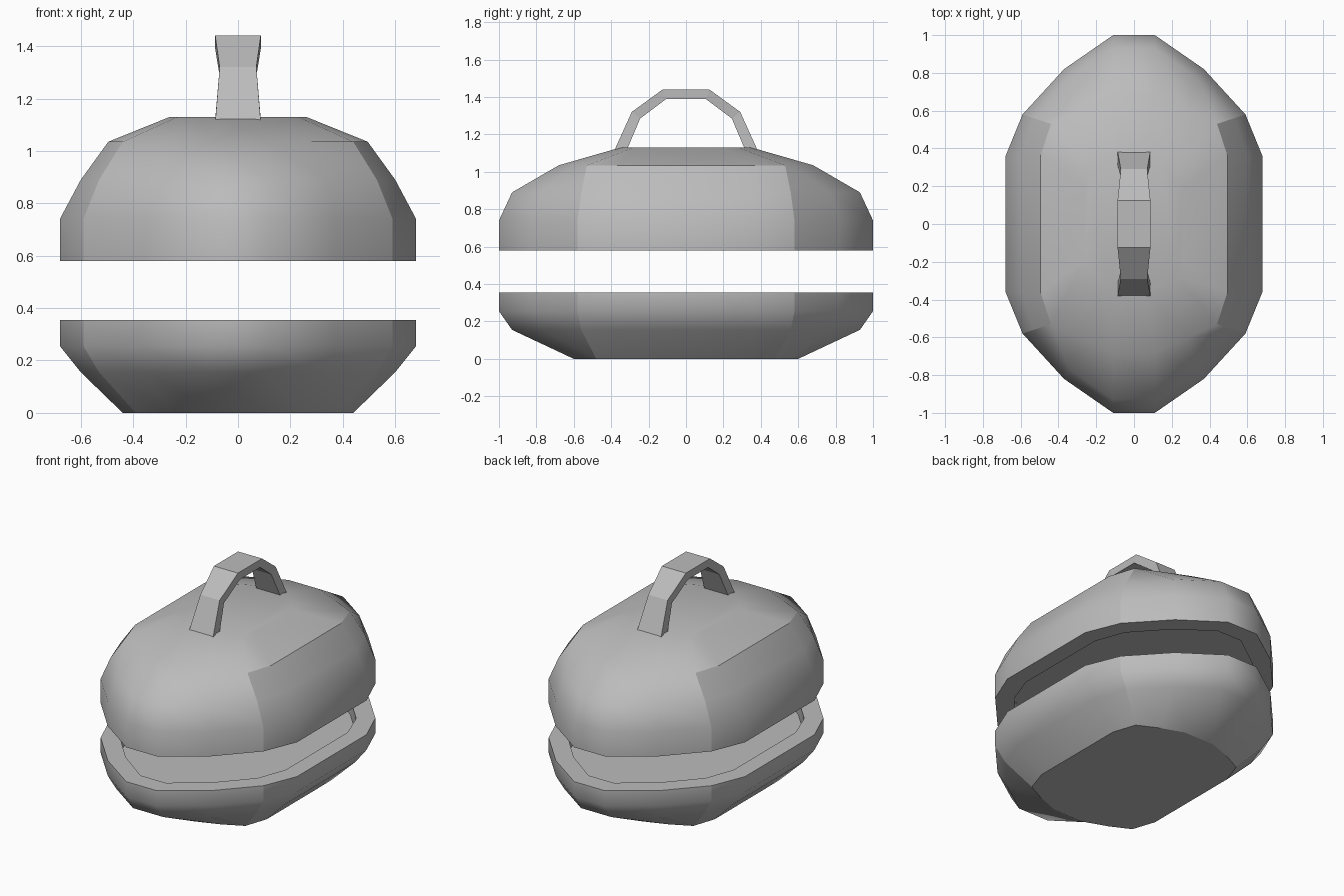
import bpy, bmesh

cube = bpy.data.objects.get("Cube")
if cube:
    bpy.data.objects.remove(cube, do_unlink=True)

grey = bpy.data.materials.new("warm grey")
grey.use_nodes = True
colour = (0.5, 0.5, 0.5, 1)
grey.diffuse_color = colour
grey.node_tree.nodes["Principled BSDF"].inputs["Base Color"].default_value = colour

# Quarter outlines, mirrored into 16-sided rings
FULL = [(.11, 1), (.37, .82), (.59, .58), (.68, .36)]
SHOULDER = [(.11, .93), (.34, .77), (.53, .56), (.6, .36)]
CROWN = [(.11, .68), (.28, .605), (.44, .53), (.495, .36)]
CAP = [(.06, .35), (.15, .32), (.23, .28), (.26, .19)]
BASE = [(.11, .6), (.26, .545), (.39, .48), (.44, .33)]
INNER = [(.09, .88), (.31, .72), (.5, .51), (.57, .32)]


def ring(bm, quarter, z):
    back = quarter[::-1]
    pts = (quarter + [(x, -y) for x, y in back]
           + [(-x, -y) for x, y in quarter] + [(-x, y) for x, y in back])
    return [bm.verts.new((x, y, z)) for x, y in pts]


def finish(bm, name):
    bmesh.ops.recalc_face_normals(bm, faces=bm.faces)
    mesh = bpy.data.meshes.new(name)
    bm.to_mesh(mesh)
    bm.free()
    mesh.materials.append(grey)
    obj = bpy.data.objects.new(name, mesh)
    bpy.context.collection.objects.link(obj)
    return obj


def shell(name, levels, sharp_rings, side_ring=None):
    """Loft rings into a closed shell; sharp_rings are creased all round."""
    bm = bmesh.new()
    rings = [ring(bm, q, z) for q, z in levels]
    n = len(rings[0])
    for a, b in zip(rings, rings[1:]):
        for i in range(n):
            j = (i + 1) % n
            bm.faces.new((a[i], a[j], b[j], b[i]))
    bm.faces.new(rings[0])
    bm.faces.new(rings[-1])
    for f in bm.faces:
        f.smooth = True
    # Creases: rims, the four corner seams and the long sides
    corners = (2, 5, 10, 13)
    for k, r in enumerate(rings):
        for i in range(n):
            side = k == side_ring and i in (2, 3, 4, 10, 11, 12)
            if k in sharp_rings or side:
                bm.edges.get((r[i], r[(i + 1) % n])).smooth = False
    for a, b in list(zip(rings, rings[1:]))[:3]:
        for i in corners:
            bm.edges.get((a[i], b[i])).smooth = False
    return finish(bm, name)


shell("bowl", [(BASE, 0), (SHOULDER, .155), (FULL, .255), (FULL, .355),
               (INNER, .355), (INNER, .25)], (0, 3, 4, 5))
shell("lid", [(INNER, .69), (INNER, .58), (FULL, .58), (FULL, .74),
              (SHOULDER, .89), (CROWN, 1.035), (CAP, 1.13)],
      (0, 1, 2), side_ring=5)

# Lid corner seams run on up to the crown
lid = bpy.data.objects["lid"].data
for e in lid.edges:
    a, b = (lid.vertices[v].co for v in e.vertices)
    seam = all(.43 < abs(p.x) < .6 and .5 < abs(p.y) < .59 for p in (a, b))
    if seam and abs(a.z - b.z) > .05:
        e.use_edge_sharp = True

# Arched handle: half width, outer (y, z), inner (y, z)
half = [(.087, (.385, 1.11), (.315, 1.12)),
        (.07, (.29, 1.32), (.245, 1.285)),
        (.087, (.125, 1.44), (.105, 1.39))]
stations = half + [(w, (-o[0], o[1]), (-i[0], i[1])) for w, o, i in half[::-1]]
bm = bmesh.new()
loops = [[bm.verts.new((x, y, z)) for x, (y, z) in
          ((-w, o), (w, o), (w, i), (-w, i))] for w, o, i in stations]
for a, b in zip(loops, loops[1:]):
    for i in range(4):
        j = (i + 1) % 4
        bm.faces.new((a[i], a[j], b[j], b[i]))
bm.faces.new(loops[0])
bm.faces.new(loops[-1])
finish(bm, "handle")
